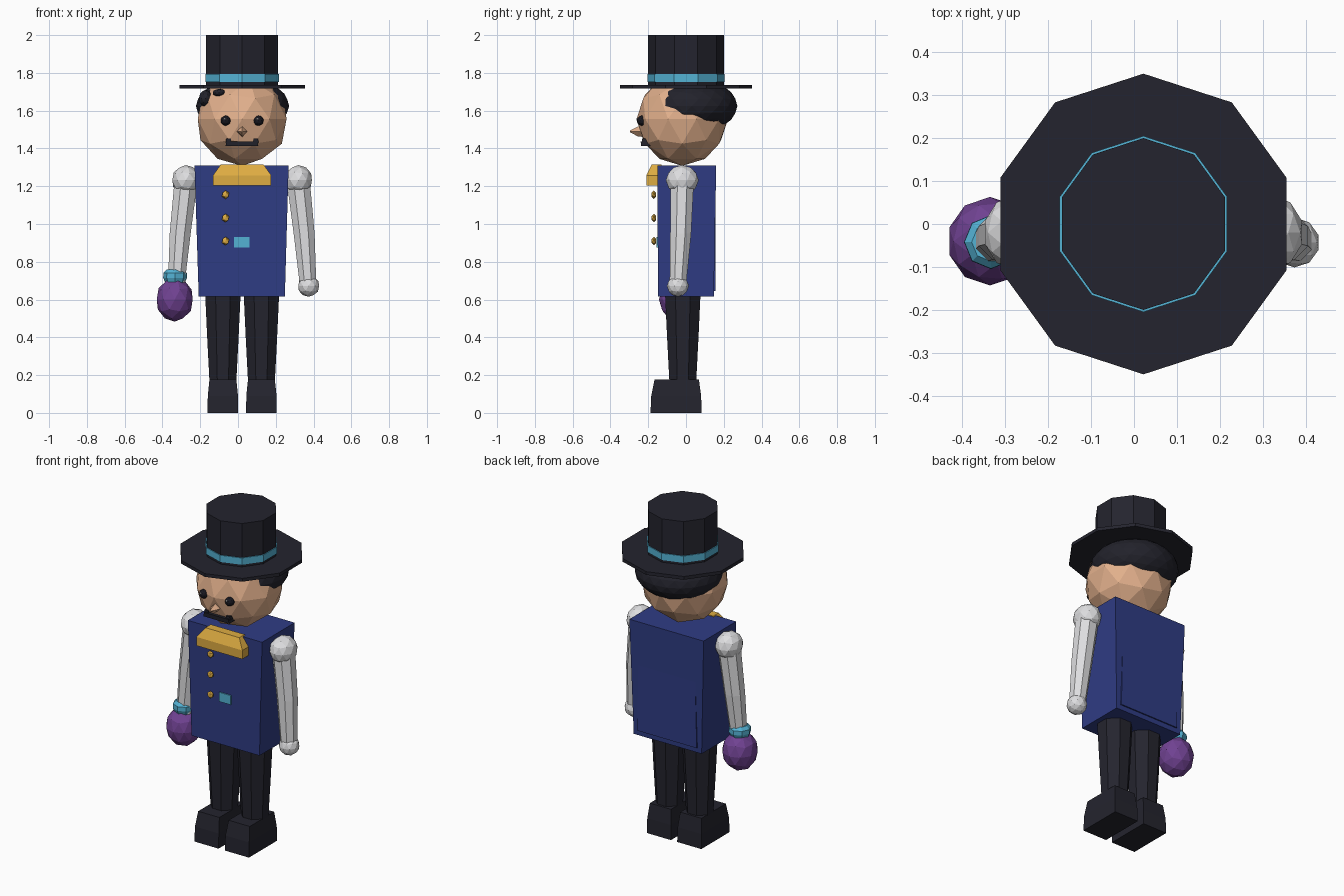
import bpy, bmesh, math
from mathutils import Vector, Matrix

if "Cube" in bpy.data.objects:
    bpy.data.objects.remove(bpy.data.objects["Cube"])


def colour(name, r, g, b):
    m = bpy.data.materials.new(name)
    lin = [(c / 255 / 12.92 if c < 11 else ((c / 255 + 0.055) / 1.055) ** 2.4) for c in (r, g, b)]
    m.diffuse_color = (*lin, 1)
    m.use_nodes = True
    m.node_tree.nodes["Principled BSDF"].inputs["Base Color"].default_value = m.diffuse_color
    return m


DARK = colour("charcoal cloth", 36, 36, 46)
HAIR = colour("black hair", 34, 34, 43)
SKIN = colour("skin", 226, 176, 140)
BLUE = colour("blue coat", 47, 60, 132)
GOLD = colour("gold", 222, 172, 66)
WHITE = colour("white sleeve", 222, 222, 224)
CYAN = colour("cyan", 84, 178, 212)
PURPLE = colour("purple", 112, 66, 146)
BLACK = colour("eye black", 24, 24, 32)


def finish(name, bm, mat):
    bmesh.ops.recalc_face_normals(bm, faces=bm.faces)
    me = bpy.data.meshes.new(name)
    bm.to_mesh(me)
    bm.free()
    me.materials.append(mat)
    ob = bpy.data.objects.new(name, me)
    bpy.context.collection.objects.link(ob)
    return ob


def ball(name, loc, radii, mat, sub=2):
    bm = bmesh.new()
    m = Matrix.Translation(loc) @ Matrix.Diagonal((*radii, 1))
    bmesh.ops.create_icosphere(bm, subdivisions=sub, radius=1, matrix=m)
    return finish(name, bm, mat)


def loft(name, rings, mat):
    """Skin a list of equal-length point rings and cap both ends."""
    bm = bmesh.new()
    vs = [[bm.verts.new(p) for p in r] for r in rings]
    n = len(vs[0])
    for a, b in zip(vs, vs[1:]):
        for i in range(n):
            bm.faces.new((a[i], a[(i + 1) % n], b[(i + 1) % n], b[i]))
    bm.faces.new(vs[0])
    bm.faces.new(vs[-1])
    return finish(name, bm, mat)


def tube(name, stops, mat, sides, turn=0.0):
    """Stops are (x, y, z, radius)."""
    ang = [turn + 2 * math.pi * i / sides for i in range(sides)]
    return loft(name, [[(x + r * math.cos(a), y + r * math.sin(a), z) for a in ang]
                       for x, y, z, r in stops], mat)


def block(name, layers, mat):
    """Layers are (z, x0, x1, y0, y1)."""
    return loft(name, [[(x0, y0, z), (x1, y0, z), (x1, y1, z), (x0, y1, z)]
                       for z, x0, x1, y0, y1 in layers], mat)


CX = 0.022  # body centre line

# Top hat
T = math.pi / 2
tube("hat_brim", [(CX, 0, 1.717, 0.35), (CX, 0, 1.737, 0.35)], DARK, 10, T)
tube("hat_crown", [(CX, 0, 1.73, 0.2), (CX, 0, 2.0, 0.2)], DARK, 10, T)
tube("hat_band", [(CX, 0, 1.752, 0.205), (CX, 0, 1.793, 0.205)], CYAN, 10, T)

# Head
ball("head", (CX, -0.02, 1.555), (0.247, 0.242, 0.247), SKIN)

# Hair: cap trimmed by a plane that drops towards the nape
bm = bmesh.new()
bmesh.ops.create_icosphere(bm, subdivisions=3, radius=1, matrix=Matrix.Translation(
    (0.024, 0.03, 1.625)) @ Matrix.Diagonal((0.247, 0.242, 0.145, 1)))
cut = bmesh.ops.bisect_plane(bm, geom=bm.verts[:] + bm.edges[:] + bm.faces[:],
                             plane_co=(0, -0.17, 1.625), plane_no=(0, -0.35, -1), clear_outer=True)
rim = [g for g in cut["geom_cut"] if isinstance(g, bmesh.types.BMEdge)]
bmesh.ops.contextual_create(bm, geom=rim)
finish("hair", bm, HAIR)
ball("hair_side_lock", (-0.172, -0.11, 1.665), (0.035, 0.05, 0.045), HAIR)
ball("hair_fringe_lock", (-0.10, -0.165, 1.695), (0.035, 0.035, 0.02), HAIR)

# Face
for side in (-1, 1):
    ex = CX + side * 0.087
    ball("eye", (ex, -0.234, 1.547), (0.027, 0.027, 0.027), BLACK)
    ball("eye_glint", (ex - 0.006, -0.257, 1.557), (0.006, 0.006, 0.006), WHITE, 1)
    tip = CX + side * 0.072
    block("moustache_tip", [(1.43, tip - 0.015, tip + 0.015, -0.232, -0.17),
                            (1.452, tip - 0.012, tip + 0.012, -0.232, -0.17)], HAIR)
block("moustache", [(1.412, -0.066, 0.108, -0.238, -0.17),
                    (1.438, -0.06, 0.102, -0.24, -0.17)], HAIR)
loft("nose", [[(CX + r * math.cos(a), y, 1.49 + r * math.sin(a))
               for a in (0, T, 2 * T, 3 * T)]
              for y, r in ((-0.22, 0.03), (-0.255, 0.026), (-0.297, 0.004))], SKIN)

# Coat with raised back panel
block("coat", [(0.615, -0.208, 0.248, -0.148, 0.147),
               (1.31, -0.23, 0.268, -0.152, 0.16)], BLUE)
block("coat_back_panel", [(0.645, -0.18, 0.22, 0.14, 0.155),
                          (1.08, -0.17, 0.21, 0.14, 0.155)], BLUE)

# Collar, buttons, pocket patch
block("collar", [(1.205, -0.132, 0.176, -0.21, -0.13),
                 (1.258, -0.132, 0.176, -0.21, -0.13),
                 (1.314, -0.092, 0.136, -0.182, -0.13)], GOLD)
for z in (1.155, 1.032, 0.91):
    ball("button", (-0.066, -0.17, z), (0.021, 0.014, 0.023), GOLD, 1)
block("pocket_patch", [(0.876, -0.02, 0.06, -0.156, -0.149),
                       (0.932, -0.02, 0.06, -0.156, -0.149)], CYAN)

# Arms, hands, legs, shoes
for side, label in ((-1, "left"), (1, "right")):
    sx = CX + side * 0.298
    hx = CX + side * 0.352
    ball(label + "_shoulder", (sx, -0.02, 1.232), (0.075, 0.087, 0.08), WHITE)
    tube(label + "_arm", [(sx, -0.02, 1.22, 0.066), (sx + side * 0.03, -0.028, 0.95, 0.06),
                          (hx - side * 0.004, -0.042, 0.69, 0.048)], WHITE, 8, math.pi / 8)
    lx = CX + side * 0.102
    tube(label + "_leg", [(lx, -0.017, 0.64, 0.102), (lx, -0.017, 0.4, 0.09),
                          (lx, -0.017, 0.15, 0.076)], DARK, 8, math.pi / 8)
    block(label + "_shoe", [(0, lx - 0.081, lx + 0.081, -0.188, 0.083),
                            (0.09, lx - 0.08, lx + 0.08, -0.184, 0.08),
                            (0.178, lx - 0.071, lx + 0.071, -0.166, 0.068)], DARK)
ball("right_hand", (0.374, -0.043, 0.672), (0.058, 0.058, 0.057), WHITE)

# Held purple ball with a cyan cuff above it
ball("held_ball", (-0.335, -0.04, 0.6), (0.1, 0.103, 0.117), PURPLE)
tube("cuff", [(-0.333, -0.042, 0.685, 0.05), (-0.333, -0.042, 0.715, 0.063),
              (-0.333, -0.042, 0.74, 0.062), (-0.333, -0.042, 0.758, 0.045)], CYAN, 8)
